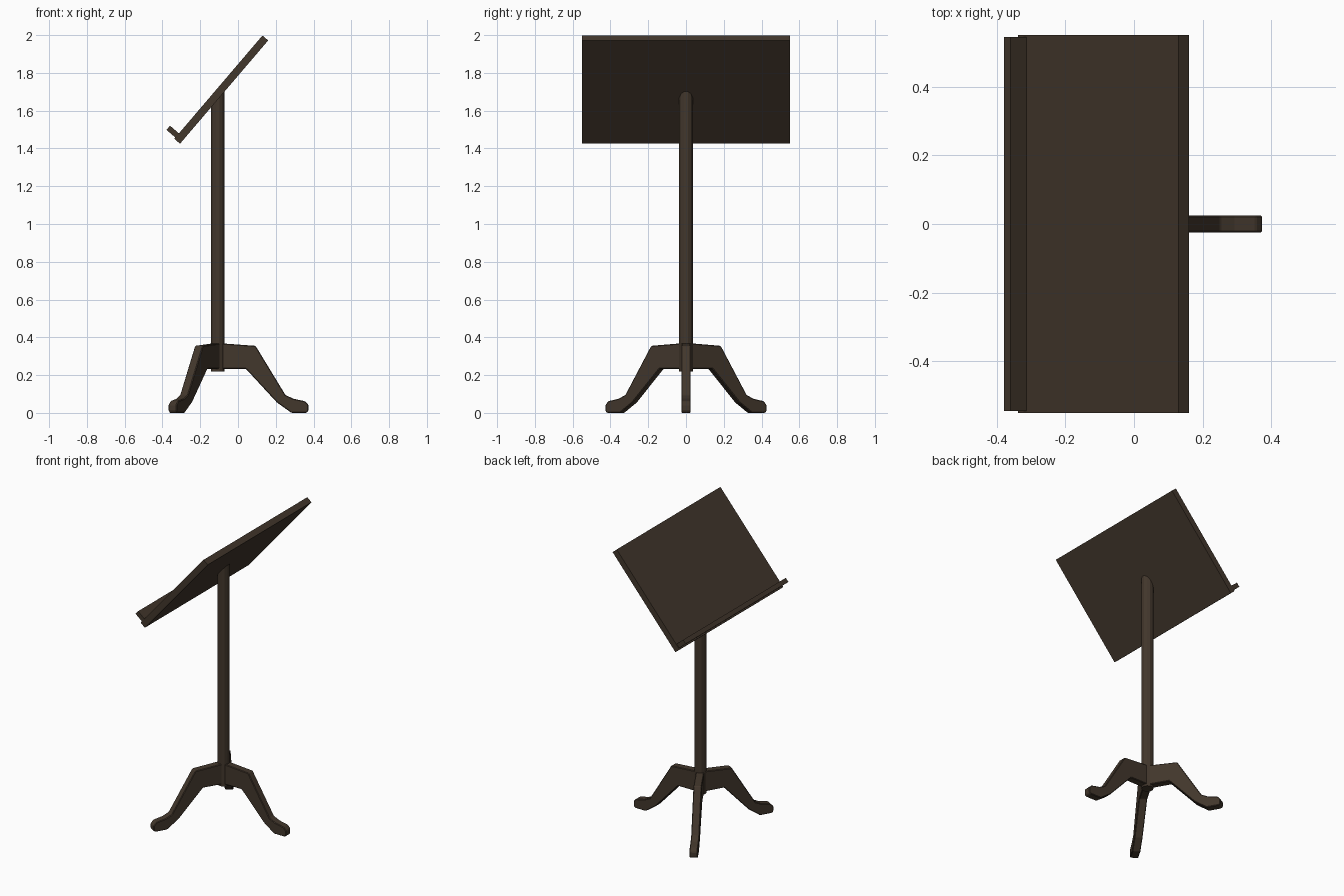
import bpy, bmesh, math
from mathutils import Vector, Matrix

if "Cube" in bpy.data.objects:
    bpy.data.objects.remove(bpy.data.objects["Cube"])

wood = bpy.data.materials.new("dark_wood")
wood.diffuse_color = (0.055, 0.038, 0.025, 1)
wood.use_nodes = True
wood.node_tree.nodes["Principled BSDF"].inputs["Base Color"].default_value = wood.diffuse_color

POLE_X = -0.107
SLOPE = math.atan2(0.547, 0.467)
UP = Vector((math.cos(SLOPE), 0, math.sin(SLOPE)))      # up along the desk
OUT = Vector((-math.sin(SLOPE), 0, math.cos(SLOPE)))    # away from reading face
CORNER = Vector((-0.307, 0, 1.425))                     # lower back edge of desk


def finish(name, bm):
    bmesh.ops.recalc_face_normals(bm, faces=bm.faces)
    mesh = bpy.data.meshes.new(name)
    bm.to_mesh(mesh)
    bm.free()
    mesh.materials.append(wood)
    ob = bpy.data.objects.new(name, mesh)
    bpy.context.collection.objects.link(ob)
    return ob


def extrude_profile(name, points, half_width):
    """Extrude an xz outline along y, centred on y = 0."""
    bm = bmesh.new()
    face = bm.faces.new([bm.verts.new((x, -half_width, z)) for x, z in points])
    new = bmesh.ops.extrude_face_region(bm, geom=[face])["geom"]
    verts = [g for g in new if isinstance(g, bmesh.types.BMVert)]
    bmesh.ops.translate(bm, verts=verts, vec=(0, 2 * half_width, 0))
    return finish(name, bm)


def tilted_slab(name, u0, u1, n0, n1, half_width):
    """Slab given in desk coordinates: u up the slope, n off the surface."""
    pts = [CORNER + UP * u + OUT * n
           for u, n in ((u0, n0), (u1, n0), (u1, n1), (u0, n1))]
    return extrude_profile(name, [(p.x, p.z) for p in pts], half_width)


# Sloping desk and its book ledge
tilted_slab("desk_board", 0, 0.719, 0, 0.04, 0.55)
tilted_slab("book_ledge", 0.009, 0.038, 0.038, 0.102, 0.545)

# Pole, its top sheared to end inside the board
bm = bmesh.new()
bmesh.ops.create_cone(bm, cap_ends=True, segments=12, radius1=0.037, radius2=0.037,
                      depth=1, matrix=Matrix.Translation((POLE_X, 0, 0.72))
                      @ Matrix.Rotation(math.radians(15), 4, 'Z'))
for v in bm.verts:
    if v.co.z > 1:
        v.co.z = CORNER.z + (v.co.x - CORNER.x) * math.tan(SLOPE) + 0.02
finish("pole", bm)

# Three curved legs around the pole
LEG = [(0, 0.37), (0.035, 0.367), (0.20, 0.355), (0.358, 0.095), (0.40, 0.075),
       (0.462, 0.062), (0.48, 0.042), (0.48, 0.01), (0.47, 0), (0.39, 0),
       (0.313, 0.055), (0.149, 0.233), (0, 0.233)]
for i in range(3):
    leg = extrude_profile(f"leg_{i + 1}", LEG, 0.025)
    leg.location.x = POLE_X
    leg.rotation_euler.z = math.radians(120 * i)
    bevel = leg.modifiers.new("soft_edges", 'BEVEL')
    bevel.width = 0.004
    bevel.segments = 1
